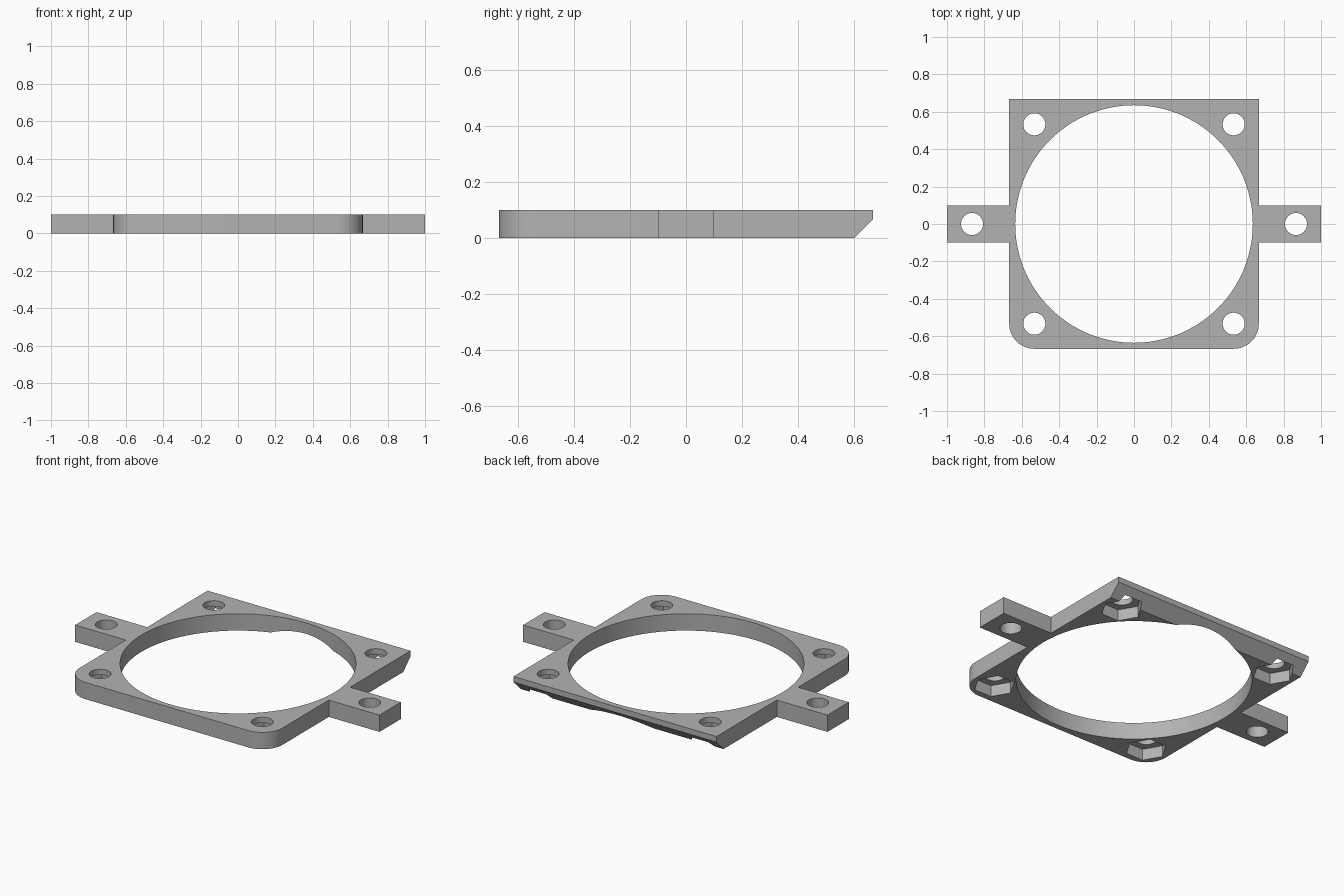
import bpy
import bmesh
from math import cos, sin, pi, radians

cube = bpy.data.objects.get("Cube")
if cube:
    bpy.data.objects.remove(cube, do_unlink=True)

HALF, THICK, ROUND = 0.667, 0.1, 0.133
EAR = 0.1
SCREW, SCREW_R = 0.533, 0.059

grey = bpy.data.materials.new("Plain grey")
grey.use_nodes = True
colour = (0.45, 0.45, 0.45, 1)
grey.diffuse_color = colour
grey.node_tree.nodes["Principled BSDF"].inputs["Base Color"].default_value = colour


def prism(name, points, direction):
    """Extrude a closed outline of 3D points along a direction."""
    bm = bmesh.new()
    face = bm.faces.new([bm.verts.new(p) for p in points])
    grown = bmesh.ops.extrude_face_region(bm, geom=[face])["geom"]
    bmesh.ops.translate(bm, vec=direction,
                        verts=[v for v in grown if isinstance(v, bmesh.types.BMVert)])
    bmesh.ops.recalc_face_normals(bm, faces=bm.faces)
    mesh = bpy.data.meshes.new(name)
    bm.to_mesh(mesh)
    bm.free()
    mesh.materials.append(grey)
    obj = bpy.data.objects.new(name, mesh)
    bpy.context.collection.objects.link(obj)
    return obj


def round_cutter(name, x, y, radius, sides, bottom, top):
    ring = [(x + radius * cos(2 * pi * i / sides),
             y + radius * sin(2 * pi * i / sides), bottom) for i in range(sides)]
    return prism(name, ring, (0, 0, top - bottom))


# Plate outline: right half with rounded front corner and side ear, then mirrored
centre = HALF - ROUND
half = [(centre + ROUND * cos(a), -centre + ROUND * sin(a))
        for a in (radians(-90 + 90 * i / 16) for i in range(17))]
half += [(HALF, -EAR), (1, -EAR), (1, EAR), (HALF, EAR), (HALF, HALF)]
outline = half + [(-x, y) for x, y in reversed(half)]
plate = prism("mounting_plate", [(x, y, 0) for x, y in outline], (0, 0, THICK))

# Large central opening
cutters = [round_cutter("opening_cutter", 0, 0, 0.635, 128, -0.1, 0.2)]

# Corner screw holes with hexagonal nut pockets underneath
for x in (-SCREW, SCREW):
    for y in (-SCREW, SCREW):
        cutters.append(round_cutter("screw_cutter", x, y, SCREW_R, 40, -0.1, 0.2))
        cutters.append(round_cutter("nut_cutter", x, y, 0.113, 6, -0.1, 0.067))

# Ear holes
for x in (-0.866, 0.866):
    cutters.append(round_cutter("ear_cutter", x, 0, SCREW_R, 40, -0.1, 0.2))

# Bevel along the lower back edge
wedge = [(-0.8, 0.5, -0.1), (-0.8, 0.8, 0.2), (-0.8, 0.8, -0.1)]
cutters.append(prism("bevel_cutter", wedge, (1.6, 0, 0)))

for cutter in cutters:
    cutter.hide_render = True
    cut = plate.modifiers.new(cutter.name, "BOOLEAN")
    cut.operation = "DIFFERENCE"
    cut.solver = "EXACT"
    cut.object = cutter

# Bake the cuts and drop the cutters
bpy.context.view_layer.update()
baked = bpy.data.meshes.new_from_object(
    plate.evaluated_get(bpy.context.evaluated_depsgraph_get()))
plate.modifiers.clear()
plate.data = baked
for cutter in cutters:
    bpy.data.objects.remove(cutter, do_unlink=True)

bpy.ops.object.select_all(action="DESELECT")
plate.select_set(True)
bpy.context.view_layer.objects.active = plate
bpy.ops.object.shade_smooth_by_angle(angle=radians(30))
